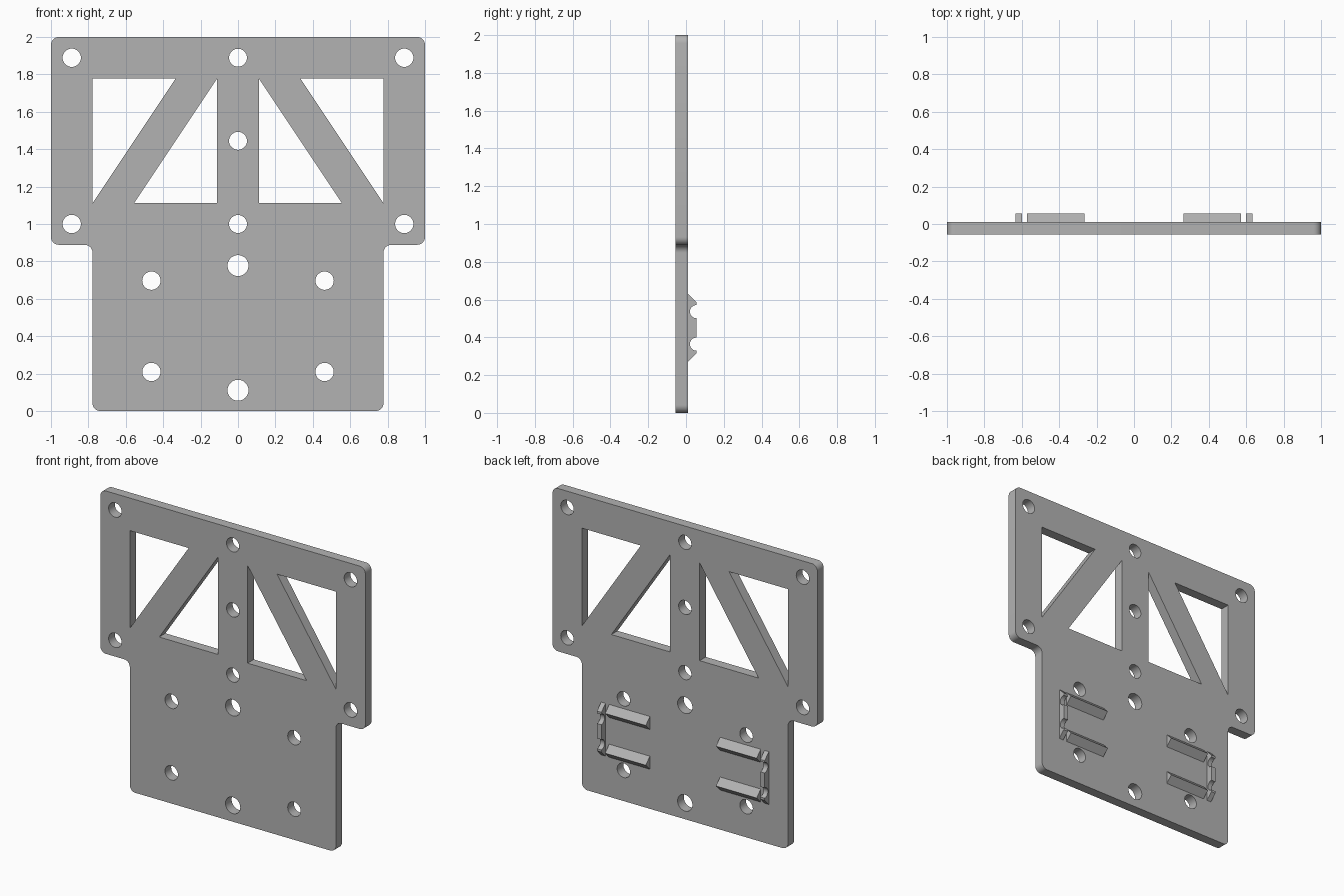
import bpy, bmesh, math
from mathutils import Vector

cube = bpy.data.objects.get("Cube")
if cube:
    bpy.data.objects.remove(cube, do_unlink=True)

# Single plain grey material
grey = bpy.data.materials.new("plain grey")
grey.use_nodes = True
colour = (0.45, 0.45, 0.45, 1)
grey.diffuse_color = colour
grey.node_tree.nodes["Principled BSDF"].inputs["Base Color"].default_value = colour

MM = 2 / 90                 # one millimetre in scene units
BACK = 0.5 * MM             # y of the plate's back face
THICK = 3 * MM
RIB = 2 * MM                # height of the raised parts


def circle(x, z, r, n=32):
    return [(x + r * math.cos(2 * math.pi * i / n), z + r * math.sin(2 * math.pi * i / n))
            for i in range(n)]


def rounded(points, r, n=8):
    """Round every square corner of an outline."""
    out = []
    for i, p in enumerate(points):
        p = Vector(p)
        u = (Vector(points[i - 1]) - p).normalized()
        v = (Vector(points[(i + 1) % len(points)]) - p).normalized()
        c = p + r * (u + v)
        for k in range(n + 1):
            t = math.pi / 2 * k / n
            out.append(c - r * (v * math.cos(t) + u * math.sin(t)))
    return out


def finish(obj):
    bpy.ops.object.select_all(action='DESELECT')
    obj.select_set(True)
    bpy.context.view_layer.objects.active = obj
    bpy.ops.object.shade_smooth_by_angle(angle=math.radians(30))


def prism(name, profile, x0, x1):
    """Extrude a (height, z) profile along x on the back of the plate."""
    bm = bmesh.new()
    face = bm.faces.new([bm.verts.new((x0, BACK + h, z)) for h, z in profile])
    ext = bmesh.ops.extrude_face_region(bm, geom=[face])["geom"]
    bmesh.ops.translate(bm, vec=(x1 - x0, 0, 0),
                        verts=[g for g in ext if isinstance(g, bmesh.types.BMVert)])
    bmesh.ops.recalc_face_normals(bm, faces=bm.faces)
    mesh = bpy.data.meshes.new(name)
    bm.to_mesh(mesh)
    bm.free()
    mesh.materials.append(grey)
    obj = bpy.data.objects.new(name, mesh)
    bpy.context.collection.objects.link(obj)
    finish(obj)


# Plate outline: wide upper half, narrower lower half
half = [(35, 0), (35, 40), (45, 40), (45, 90)]
outline = [(x * MM, z * MM) for x, z in half + [(-x, z) for x, z in reversed(half)]]
loops = [rounded(outline, 0.042)]

# Mirrored triangular windows and screw holes
for s in (-1, 1):
    for tri in ([(35, 50), (35, 80), (15, 80)], [(5, 80), (5, 50), (25, 50)]):
        loops.append([(s * x * MM, z * MM) for x, z in tri])
    loops += [circle(s * 40 * MM, z * MM, 0.049) for z in (45, 85)]
    loops += [circle(s * 0.463, z, 0.049) for z in (0.209, 0.697)]
# Centre line holes
loops += [circle(0, z * MM, 0.048) for z in (45, 65, 85)]
loops += [circle(0, z * MM, 0.056) for z in (5, 35)]

# Plate as a filled flat curve with thickness, converted to a mesh
curve = bpy.data.curves.new("plate", 'CURVE')
curve.dimensions = '2D'
curve.fill_mode = 'BOTH'
curve.extrude = THICK / 2
for loop in loops:
    spline = curve.splines.new('POLY')
    spline.points.add(len(loop) - 1)
    for point, (x, z) in zip(spline.points, loop):
        point.co = (x, z, 0, 1)
    spline.use_cyclic_u = True
plate = bpy.data.objects.new("plate", curve)
bpy.context.collection.objects.link(plate)
plate.rotation_euler.x = math.pi / 2
plate.location.y = BACK - THICK / 2
bpy.ops.object.select_all(action='DESELECT')
plate.select_set(True)
bpy.context.view_layer.objects.active = plate
bpy.ops.object.convert(target='MESH')
plate = bpy.context.view_layer.objects.active
bm = bmesh.new()
bm.from_mesh(plate.data)
bmesh.ops.remove_doubles(bm, verts=bm.verts, dist=0.0001)
bmesh.ops.recalc_face_normals(bm, faces=bm.faces)
bm.to_mesh(plate.data)
bm.free()
plate.data.materials.clear()
plate.data.materials.append(grey)
finish(plate)

# Raised ribs and notched clips on the back
MID = 0.45                  # height the raised parts are centred on
NOTCH = 0.035


def notch(z, n=12):
    return [(RIB - NOTCH * math.sin(math.pi * i / n), z - NOTCH * math.cos(math.pi * i / n))
            for i in range(n + 1)]


low, high = MID - 0.18, MID + 0.18
clip = [(0, low), (RIB, low + RIB)] + notch(MID - 0.086) + notch(MID + 0.086)
clip += [(RIB, high - RIB), (0, high)]
for side, s in (("left", 1), ("right", -1)):
    for level, z in (("lower", low), ("upper", high - 2 * RIB)):
        ridge = [(0, z), (RIB, z + RIB), (0, z + 2 * RIB)]
        prism(f"{level}_{side}_rib", ridge, s * 0.265, s * 0.572)
    prism(f"{side}_clip", clip, s * 0.6, s * 0.633)
